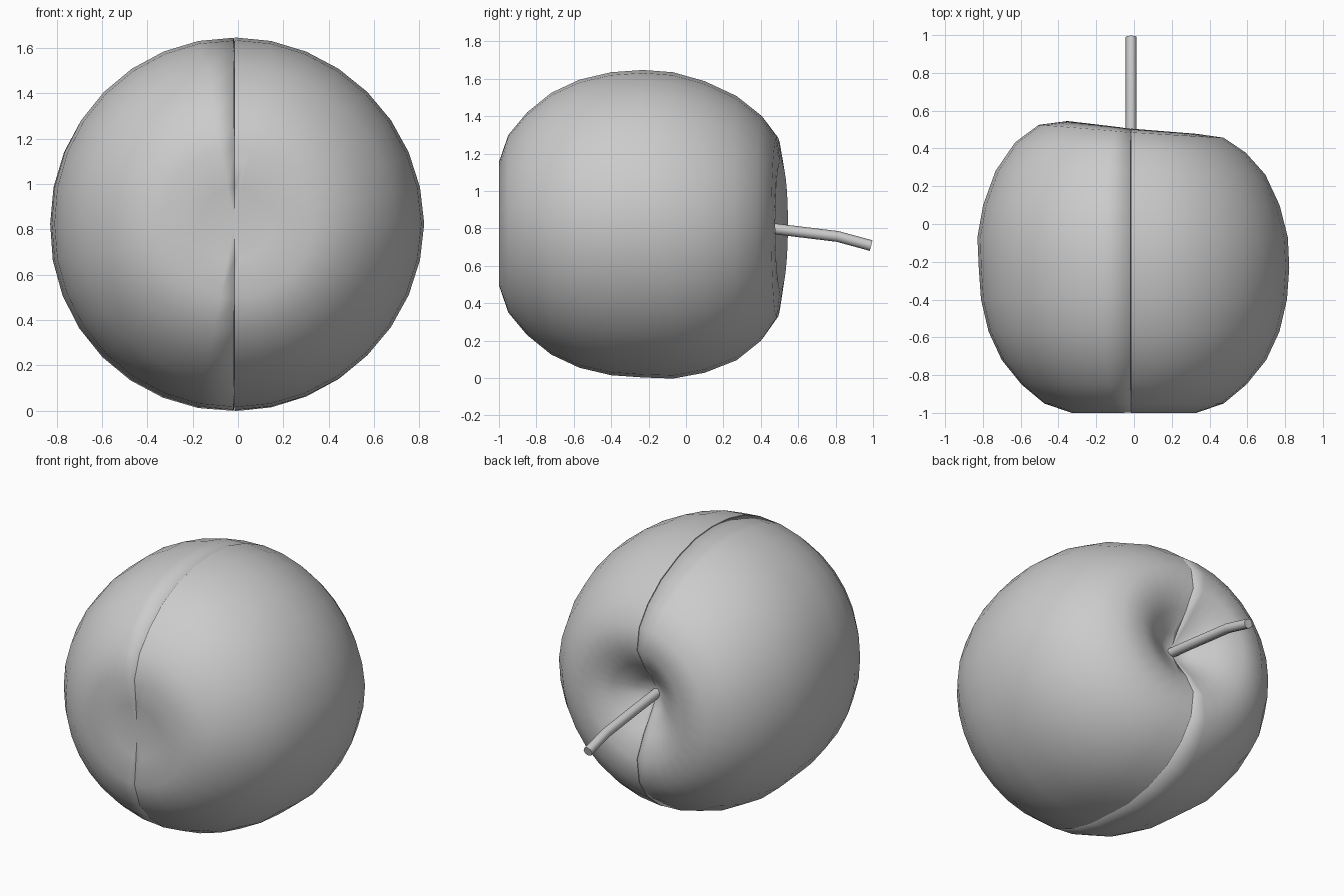
import bpy, bmesh
from math import sin, cos, radians

if "Cube" in bpy.data.objects:
    bpy.data.objects.remove(bpy.data.objects["Cube"])

# Half profile along the y axis: (y, radius), front dimple to stem dimple
PROFILE = [(-0.985, 0.16), (-1.0, 0.33), (-0.95, 0.475), (-0.85, 0.595), (-0.72, 0.7),
           (-0.57, 0.77), (-0.4, 0.81), (-0.23, 0.822), (-0.07, 0.81), (0.1, 0.762),
           (0.27, 0.683), (0.4, 0.58), (0.485, 0.465), (0.505, 0.33), (0.44, 0.21), (0.36, 0.1)]
FRONT_POLE, BACK_POLE = -0.975, 0.3
MID_Y, MID_Z, SEAM_X = -0.23, 0.825, -0.015

# Columns around the axis: (angle from top, depth). Each seam has a narrow
# groove on the -x lobe next to the crisp edge of the +x lobe.
step = 11.25
columns = [(i * step, 0) for i in range(17)]
columns += [(180, 0.03), (180.3, 0.002)]
columns += [(180 + i * step, 0) for i in range(1, 16)]
columns += [(359.7, 0.002), (360, 0.03)]


def ramp(v, start, end):
    return max(0, min(1, (v - start) / (end - start)))


def skin_point(y, r, angle, depth):
    a = radians(angle)
    # fruit is fuller at the back, below and on the -x lobe
    t = ramp(y, -0.23, 0.35) * ramp(r, 0.1, 0.4)
    r *= 1 + t * (0.04 * (1 - cos(a)) + 0.045 * max(0, -sin(a)) - 0.02 * max(0, sin(a)))
    d = depth * ramp(r, 0, 0.2)
    y = MID_Y + (y - MID_Y) * (1 - d)
    bulge = 0.028 if sin(a) > 0 else 0.04
    y -= bulge * sin(a) * ramp(y, 0.2, 0.45) * ramp(r, 0, 0.33)
    r *= 1 - d
    return (r * sin(a) + SEAM_X * abs(cos(a)), y, MID_Z + r * cos(a))


# Fruit body
bm = bmesh.new()
rings = [[bm.verts.new(skin_point(y, r, a, d)) for a, d in columns] for y, r in PROFILE]
n = len(columns)
for lower, upper in zip(rings, rings[1:]):
    for i in range(n):
        j = (i + 1) % n
        bm.faces.new((lower[i], lower[j], upper[j], upper[i]))
for ring, pole_y in ((rings[0], FRONT_POLE), (rings[-1], BACK_POLE)):
    pole = bm.verts.new((SEAM_X, pole_y, MID_Z))
    for i in range(n):
        bm.faces.new((ring[i], ring[(i + 1) % n], pole))
bmesh.ops.recalc_face_normals(bm, faces=bm.faces)
for f in bm.faces:
    f.smooth = True
# crisp edge of the +x lobe, and the bottom line of the groove
for lower, upper in zip(rings, rings[1:]):
    for i in (0, 16, 17, n - 1):
        bm.edges.get((lower[i], upper[i])).smooth = False
mesh = bpy.data.meshes.new("fruit_body")
bm.to_mesh(mesh)
bm.free()
body = bpy.data.objects.new("fruit_body", mesh)
bpy.context.collection.objects.link(body)

# Bent stem
curve = bpy.data.curves.new("stem", "CURVE")
curve.dimensions = "3D"
curve.bevel_depth = 0.029
curve.bevel_resolution = 2
curve.use_fill_caps = True
spline = curve.splines.new("POLY")
path = [(0.27, 0.82), (0.48, 0.797), (0.81, 0.757), (0.99, 0.708)]
spline.points.add(len(path) - 1)
for p, (y, z) in zip(spline.points, path):
    p.co = (SEAM_X, y, z, 1)
stem = bpy.data.objects.new("stem", curve)
bpy.context.collection.objects.link(stem)
bpy.context.view_layer.objects.active = stem
stem.select_set(True)
bpy.ops.object.convert(target="MESH")
stem = bpy.context.view_layer.objects.active

# Weld the stem caps and shade it smooth
bm = bmesh.new()
bm.from_mesh(stem.data)
bmesh.ops.remove_doubles(bm, verts=bm.verts, dist=0.0005)
bm.to_mesh(stem.data)
bm.free()
bpy.ops.object.shade_smooth_by_angle(angle=radians(50))
